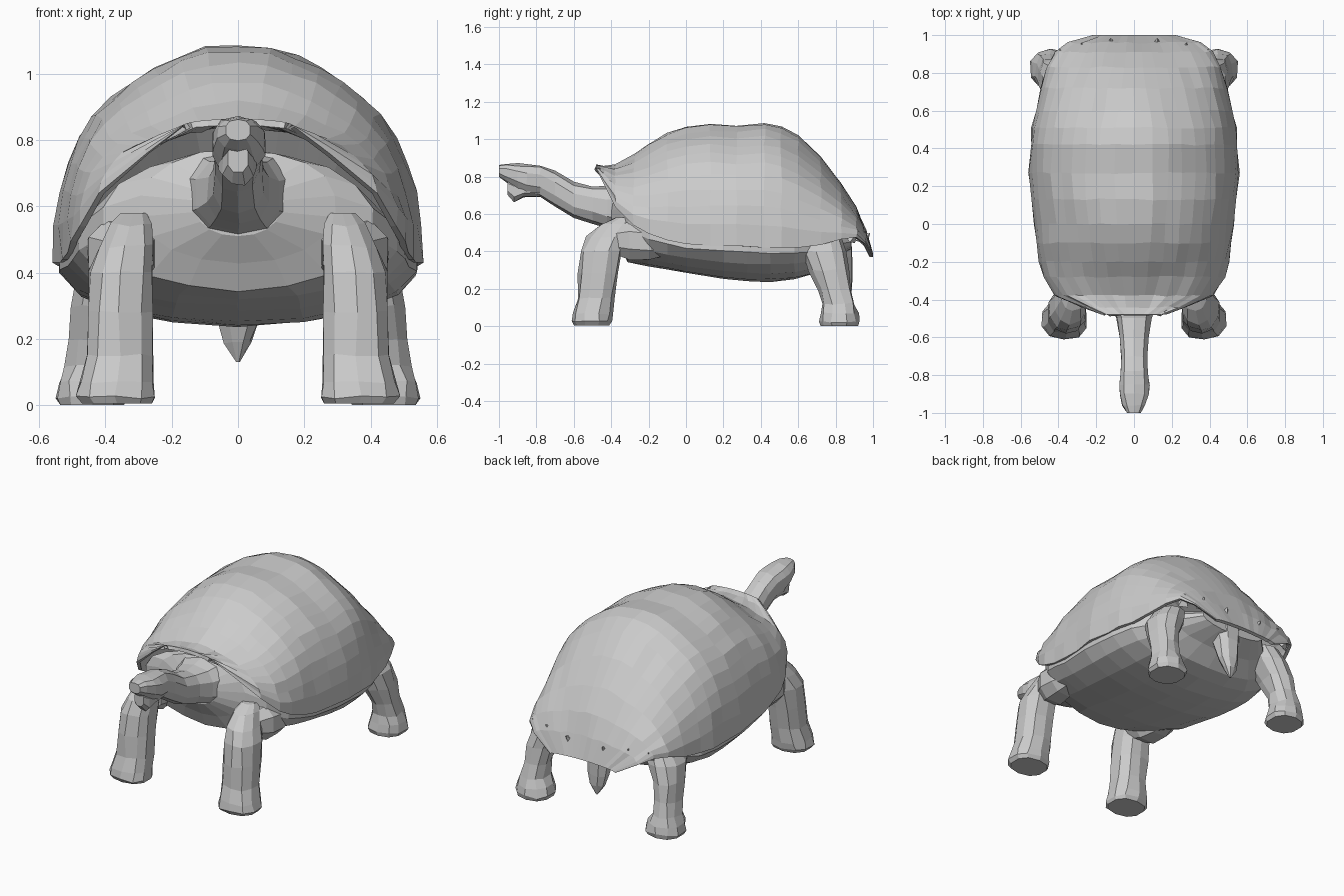
import bpy, bmesh, math, random
random.seed(4)


def power(v, e):
    return math.copysign(abs(v) ** e, v)


def make(name, verts, faces, mirror=False, closed=True):
    me = bpy.data.meshes.new(name)
    me.from_pydata(verts, [], faces)
    if closed:
        bm = bmesh.new()
        bm.from_mesh(me)
        bmesh.ops.recalc_face_normals(bm, faces=bm.faces)
        bm.to_mesh(me)
        bm.free()
    ob = bpy.data.objects.new(name, me)
    bpy.context.collection.objects.link(ob)
    if mirror:
        ob.modifiers.new("mirror", 'MIRROR')
    return ob


def loft(name, rings, sides=12, upright=False, e=0.85, jitter=0.004, mirror=False):
    """Rings are (x, y, z, half width, half depth); upright stacks them along z."""
    verts, faces = [], []
    n = len(rings)
    for k, (x, y, z, a, b) in enumerate(rings):
        j = 0 if k in (0, n - 1) else jitter
        for i in range(sides):
            t = 2 * math.pi * (i + 0.5) / sides
            u = a * power(math.cos(t), e) + random.uniform(-j, j)
            v = b * power(math.sin(t), e) + random.uniform(-j, j)
            w = random.uniform(-j, j)
            verts.append((x + u, y + v, z + w) if upright else (x + u, y + w, z + v))
    for k in range(n - 1):
        for i in range(sides):
            p, q = k * sides + i, k * sides + (i + 1) % sides
            faces.append((p, q, q + sides, p + sides))
    faces += [list(range(sides)), list(range((n - 1) * sides, n * sides))]
    return make(name, verts, faces, mirror)


# Domed shell: cross-sections (y, half width, crest z, rim z, roundness exponent)
stations = [(-.48, .17, .865, .84, 1), (-.44, .28, .86, .76, 1), (-.38, .42, .865, .64, 1.05),
            (-.28, .485, .92, .54, 1), (-.2, .505, .975, .495, .96), (-.1, .522, 1.035, .46, .92),
            (0, .53, 1.07, .44, .9), (.13, .545, 1.085, .43, .88), (.27, .56, 1.075, .43, .88),
            (.42, .552, 1.09, .42, .88), (.51, .545, 1.07, .42, .9), (.6, .525, 1.02, .42, .95),
            (.72, .495, .91, .435, 1.02), (.83, .465, .77, .465, 1.12),
            (.91, .42, .64, .475, 1.15), (.96, .355, .52, .44, 1.1), (1.0, .22, .39, .37, 1)]
cols = 22
verts, faces = [], []
for k, (y, w, top, rim, e) in enumerate(stations):
    for i in range(cols + 1):
        t = math.pi * (i / cols - 0.5)
        edge = i in (0, cols) or k in (0, len(stations) - 1)
        j = 0 if edge else 0.005
        s = 1 - 0.015 * (k % 2) if i in (0, cols) else 1   # scalloped margin
        dip = 0.035 * math.sin(3 * t) ** 2 if abs(t) < math.pi / 3 else 0
        verts.append((s * w * power(math.sin(t), e) + random.uniform(-j, j),
                      y + random.uniform(-j, j),
                      rim + (top - rim) * (abs(math.cos(t)) ** e - dip) + random.uniform(-j, j)))
for k in range(len(stations) - 1):
    for i in range(cols):
        p = k * (cols + 1) + i
        faces.append((p, p + 1, p + cols + 2, p + cols + 1))
shell = make("shell", verts, faces, closed=False)
thick = shell.modifiers.new("rim", 'SOLIDIFY')
thick.thickness = 0.02
thick.offset = -1

# Small raised points along the rear margin
for side in (-1, 1):
    for x, y, z in [(.12, .96, .475), (.27, .935, .495), (.38, .90, .49)]:
        bpy.ops.mesh.primitive_cone_add(vertices=4, radius1=.04, radius2=0, depth=.07,
                                        location=(side * x, y, z), rotation=(-.8, side * x * 1.5, 0))
        bpy.context.object.name = "margin_point"

# Body with chest and flattened belly, filling the shell to its rim
loft("body", [(0, -.40, .60, .13, .09), (0, -.35, .60, .30, .17), (0, -.31, .555, .41, .21),
              (0, -.2, .50, .49, .178), (0, -.1, .47, .51, .168), (0, 0, .45, .522, .167),
              (0, .2, .44, .545, .187), (0, .33, .435, .55, .193), (0, .45, .43, .542, .192),
              (0, .58, .425, .515, .175), (0, .67, .43, .45, .155), (0, .76, .45, .34, .10),
              (0, .88, .46, .22, .05)], sides=18, e=.94)

# Neck and head
loft("neck_and_head", [(0, -.30, .63, .19, .15), (0, -.42, .635, .13, .115), (0, -.50, .65, .095, .10),
                       (0, -.60, .675, .08, .095), (0, -.70, .735, .07, .095),
                       (0, -.78, .775, .075, .086), (0, -.85, .785, .084, .085),
                       (0, -.90, .80, .08, .07), (0, -.96, .82, .062, .048),
                       (0, -1.0, .83, .038, .032)], sides=10, e=.8)
loft("lower_jaw", [(0, -.78, .74, .06, .05), (0, -.87, .735, .06, .048),
                   (0, -.92, .72, .048, .06), (0, -.955, .745, .033, .045)], sides=8)

# Legs, each stacked from foot to shoulder or hip
loft("front_legs", [(.365, -.505, 0.005, .11, .095), (.367, -.507, .025, .123, .108),
                    (.365, -.50, .07, .116, .105), (.36, -.482, .15, .105, .10),
                    (.355, -.467, .28, .10, .108), (.352, -.45, .40, .098, .112),
                    (.338, -.42, .48, .085, .11), (.325, -.37, .545, .065, .09),
                    (.315, -.33, .58, .04, .05)], sides=10, upright=True, mirror=True, jitter=.006)
loft("front_shoulders", [(.33, -.38, .46, .08, .08), (.35, -.30, .46, .11, .11),
                         (.36, -.2, .45, .10, .10), (.36, -.12, .44, .07, .07)],
     sides=8, mirror=True)
loft("hind_legs", [(.44, .82, 0, .10, .10), (.44, .82, .025, .11, .11),
                   (.442, .82, .07, .098, .10), (.445, .815, .12, .078, .087),
                   (.44, .795, .2, .072, .09), (.425, .765, .3, .08, .105),
                   (.39, .74, .4, .10, .12), (.35, .73, .48, .08, .10)],
     sides=10, upright=True, mirror=True, jitter=.006)

# Short pointed tail
loft("tail", [(0, .86, .13, .006, .006), (0, .855, .19, .042, .03), (0, .845, .25, .065, .045),
              (0, .82, .37, .075, .07), (0, .80, .47, .10, .09)], sides=8, upright=True)
